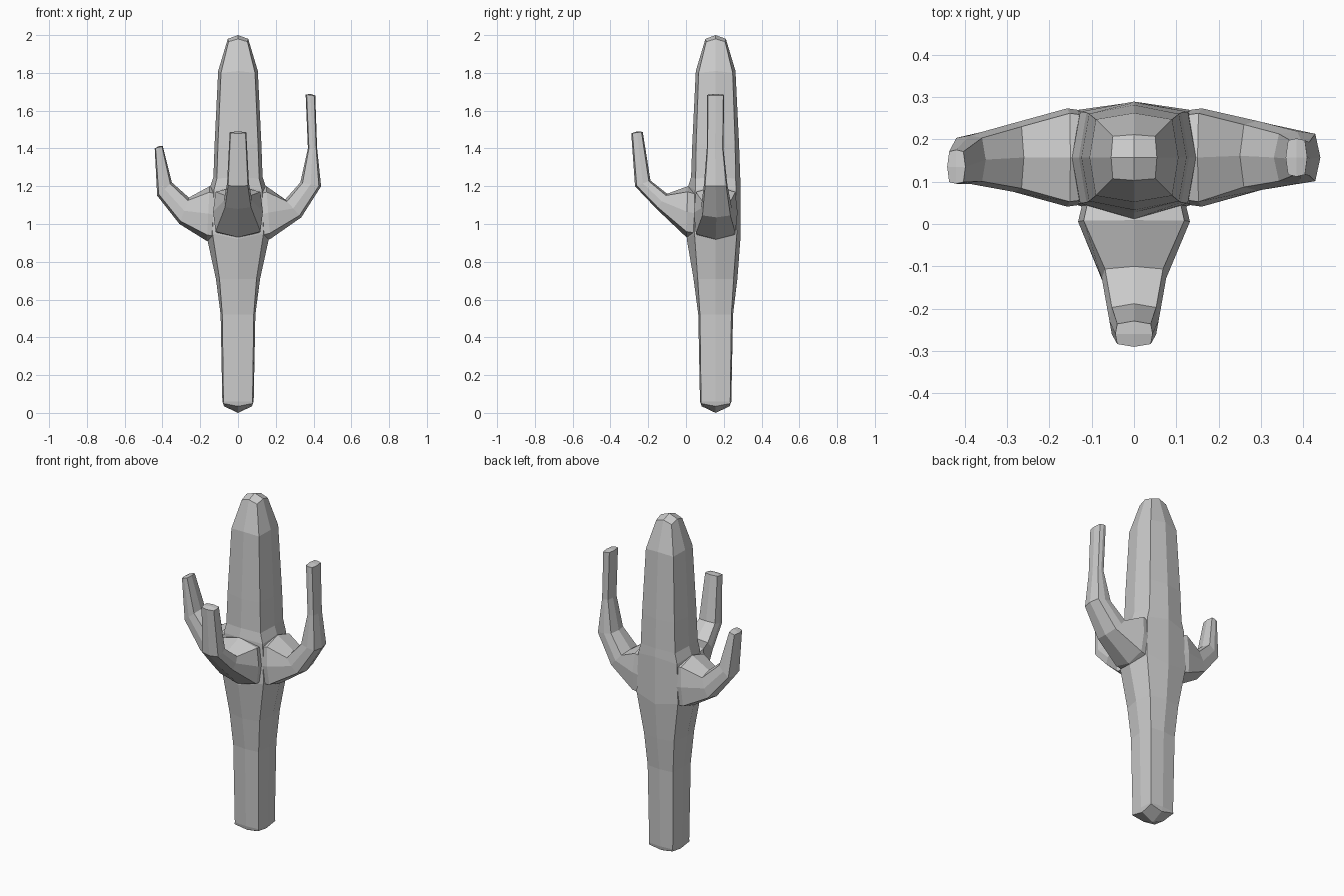
import bpy
import bmesh
from mathutils import Vector

CY = 0.157  # trunk axis in y


def loft(name, rings, start_tip, end_tip):
    """Skin eight-sided rings; each end closes with four quads round a tip point."""
    bm = bmesh.new()
    vr = [[bm.verts.new(p) for p in r] for r in rings]
    for a, b in zip(vr, vr[1:]):
        for i in range(8):
            j = (i + 1) % 8
            bm.faces.new((a[i], a[j], b[j], b[i]))
    for ring, tip in ((vr[0], start_tip), (vr[-1], end_tip)):
        c = bm.verts.new(tip)
        for i in range(0, 8, 2):  # even entries are edge middles, odd are corners
            bm.faces.new((c, ring[i], ring[i + 1], ring[(i + 2) % 8]))
    bmesh.ops.recalc_face_normals(bm, faces=bm.faces)
    me = bpy.data.meshes.new(name)
    bm.to_mesh(me)
    bm.free()
    ob = bpy.data.objects.new(name, me)
    bpy.context.collection.objects.link(ob)


def trunk_ring(z_mid, z_cor, side, front, back, cx, cy):
    m, c = z_mid, z_cor
    pts = [(side, 0, m), (cx, cy, c), (0, back, m), (-cx, cy, c),
           (-side, 0, m), (-cx, -cy, c), (0, -front, m), (cx, -cy, c)]
    return [Vector((x, y + CY, z)) for x, y, z in pts]


# trunk: z of middles, z of corners, side, front, back, corner x, corner y
trunk = [
    (0.035, 0.05, 0.074, 0.074, 0.074, 0.079, 0.079),
    (0.06, 0.06, 0.083, 0.083, 0.083, 0.077, 0.077),
    (0.52, 0.52, 0.092, 0.092, 0.092, 0.083, 0.083),
    (0.71, 0.71, 0.117, 0.117, 0.115, 0.098, 0.095),
    (0.92, 0.95, 0.163, 0.153, 0.131, 0.135, 0.112),
    (1.20, 1.18, 0.146, 0.145, 0.132, 0.127, 0.108),
    (1.25, 1.24, 0.130, 0.130, 0.130, 0.112, 0.106),
    (1.42, 1.42, 0.124, 0.124, 0.124, 0.106, 0.103),
    (1.81, 1.80, 0.105, 0.105, 0.105, 0.090, 0.090),
    (1.98, 1.965, 0.054, 0.054, 0.054, 0.050, 0.050),
]
loft("trunk", [trunk_ring(*r) for r in trunk], (0, CY, 0), (0, CY, 2.0))


def arm(name, direction, lateral, stations):
    """Station: outer distance, outer z, inner distance, inner z, half width, sideways shift."""
    d, s = Vector(direction), Vector(lateral)
    base, up = Vector((0, CY, 0)), Vector((0, 0, 1))
    rings, mids = [], []
    for od, oz, nd, nz, w, shift in stations:
        p = base + d * od + up * oz + s * shift
        q = base + d * nd + up * nz + s * shift
        m, h = (p + q) / 2, (p - q) / 2
        k, l = 0.78, s * w * 0.9
        rings.append([m + h, m + h * k + l, m + s * w, m - h * k + l,
                      m - h, m - h * k - l, m - s * w, m + h * k - l])
        mids.append(m)
    tip = mids[-1] + (mids[-1] - mids[-2]).normalized() * 0.006
    loft(name, rings, mids[0], tip)


# arms: rooted inside the trunk, bending upwards
arm("left_arm", (-1, 0, 0), (0, 1, 0), [
    (0.08, 0.90, 0.08, 1.18, 0.105, 0),
    (0.165, 0.91, 0.15, 1.20, 0.116, 0),
    (0.31, 1.00, 0.26, 1.14, 0.081, 0),
    (0.428, 1.15, 0.35, 1.22, 0.057, -0.005),
    (0.441, 1.40, 0.398, 1.412, 0.040, -0.022),
])
arm("right_arm", (1, 0, 0), (0, 1, 0), [
    (0.08, 0.90, 0.08, 1.18, 0.105, 0),
    (0.17, 0.92, 0.15, 1.20, 0.116, 0),
    (0.335, 1.035, 0.25, 1.13, 0.082, 0.004),
    (0.440, 1.20, 0.33, 1.22, 0.062, 0),
    (0.419, 1.40, 0.370, 1.40, 0.044, -0.003),
    (0.409, 1.68, 0.358, 1.685, 0.045, 0),
])
arm("front_arm", (0, -1, 0), (1, 0, 0), [
    (0.08, 0.92, 0.08, 1.18, 0.115, 0),
    (0.155, 0.93, 0.148, 1.20, 0.132, 0),
    (0.313, 1.08, 0.257, 1.16, 0.076, 0),
    (0.427, 1.20, 0.345, 1.23, 0.058, 0),
    (0.447, 1.48, 0.386, 1.488, 0.044, 0),
])
